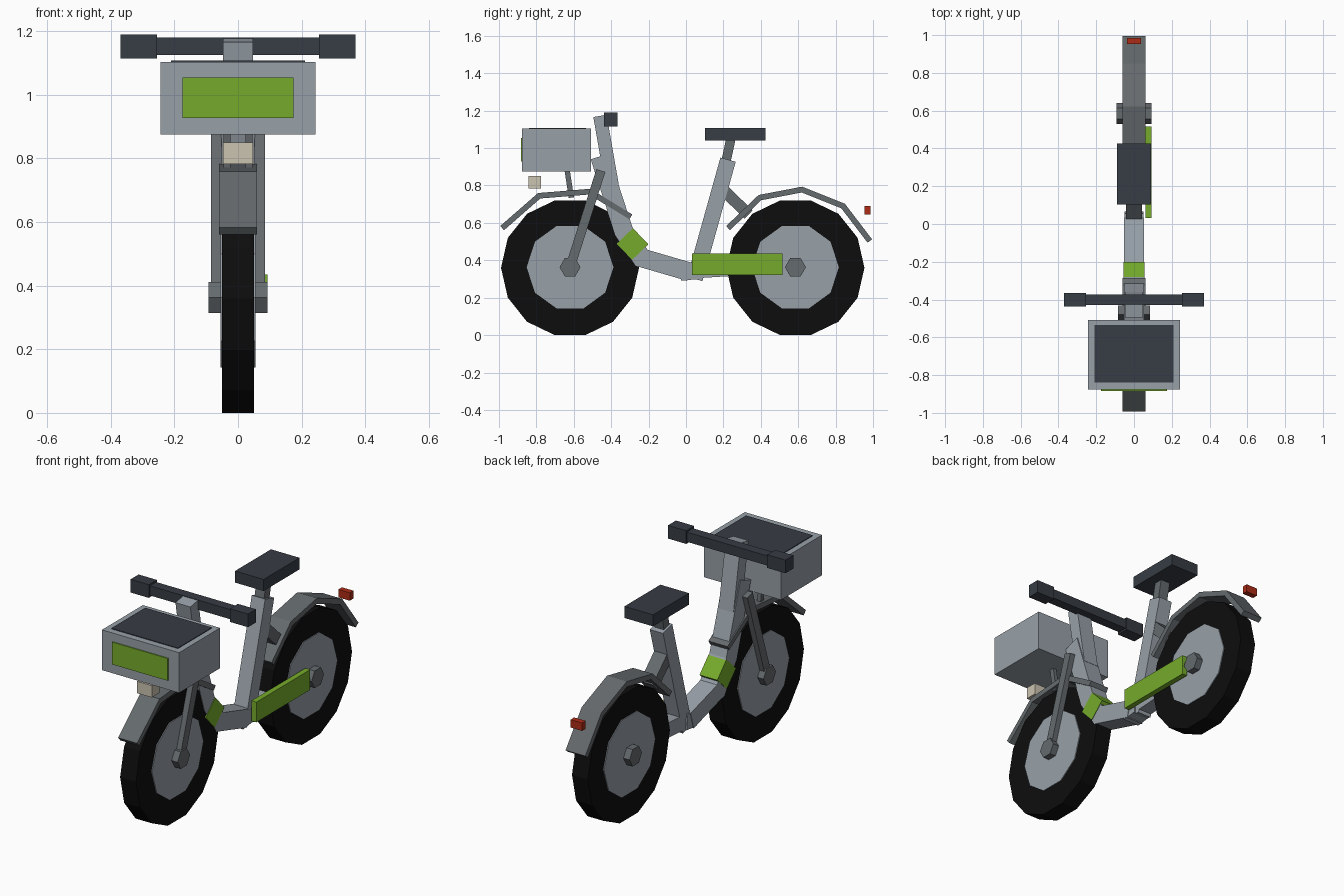
import bpy, bmesh, math
from mathutils import Vector

if "Cube" in bpy.data.objects:
    bpy.data.objects.remove(bpy.data.objects["Cube"])


def material(name, rgb):
    m = bpy.data.materials.new(name)
    m.diffuse_color = (*rgb, 1)
    m.use_nodes = True
    m.node_tree.nodes["Principled BSDF"].inputs["Base Color"].default_value = m.diffuse_color
    return m


SILVER = material("silver grey", (0.31, 0.35, 0.39))
STEEL = material("dark steel", (0.13, 0.145, 0.155))
BLACK = material("tyre black", (0.004, 0.004, 0.004))
SLATE = material("slate", (0.038, 0.046, 0.058))
GREEN = material("lime green", (0.18, 0.41, 0.025))
RED = material("lamp red", (0.42, 0.025, 0.008))
CREAM = material("lamp cream", (0.60, 0.55, 0.44))


def prism(name, outline, x0, x1, mat):
    """Extrude a (y, z) outline from x0 to x1."""
    bm = bmesh.new()
    a = [bm.verts.new((x0, y, z)) for y, z in outline]
    b = [bm.verts.new((x1, y, z)) for y, z in outline]
    n = len(outline)
    bm.faces.new(a)
    bm.faces.new(b[::-1])
    for i in range(n):
        j = (i + 1) % n
        bm.faces.new((a[j], a[i], b[i], b[j]))
    bmesh.ops.recalc_face_normals(bm, faces=bm.faces)
    me = bpy.data.meshes.new(name)
    bm.to_mesh(me)
    bm.free()
    me.materials.append(mat)
    ob = bpy.data.objects.new(name, me)
    bpy.context.collection.objects.link(ob)
    return ob


def box(name, x, y, z, mat):
    return prism(name, [(y[0], z[0]), (y[1], z[0]), (y[1], z[1]), (y[0], z[1])], x[0], x[1], mat)


def disc(name, y, z, r, sides, half, mat):
    ring = [(y + r * math.cos(math.tau * i / sides), z + r * math.sin(math.tau * i / sides))
            for i in range(sides)]
    return prism(name, ring, -half, half, mat)


def tube(name, path, thick, x0, x1, mat):
    """Mitred bar following a (y, z) path."""
    p = [Vector(q) for q in path]
    d = [(p[i + 1] - p[i]).normalized() for i in range(len(p) - 1)]
    nrm = [Vector((-v.y, v.x)) for v in d]
    up, down = [], []
    for i, q in enumerate(p):
        n0, n1 = nrm[max(i - 1, 0)], nrm[min(i, len(nrm) - 1)]
        m = (n0 + n1).normalized()
        off = m * (thick / 2 / m.dot(n0))
        up.append(q + off)
        down.append(q - off)
    return prism(name, [tuple(v) for v in up + down[::-1]], x0, x1, mat)


# Wheels
for side, y in (("front", -0.62), ("rear", 0.585)):
    disc(side + "_tyre", y, 0.36, 0.369, 14, 0.05, BLACK)
    disc(side + "_rim", y, 0.363, 0.232, 10, 0.055, SILVER)
    disc(side + "_hub", y, 0.363, 0.056, 6, 0.093, STEEL)

# Mudguards
tube("front_mudguard", [(-0.983, 0.572), (-0.785, 0.745), (-0.515, 0.767), (-0.295, 0.632)],
     0.03, -0.06, 0.06, STEEL)
tube("rear_mudguard", [(0.225, 0.572), (0.395, 0.735), (0.62, 0.778), (0.84, 0.69), (0.983, 0.503)],
     0.03, -0.062, 0.062, STEEL)

# Step-through frame
tube("main_frame", [(-0.462, 0.955), (-0.332, 0.555), (-0.237, 0.413), (0.02, 0.338)],
     0.1, -0.053, 0.053, SILVER)
tube("frame_band", [(-0.327, 0.53), (-0.245, 0.444)], 0.12, -0.056, 0.056, GREEN)
tube("seat_tube", [(0.225, 0.938), (0.047, 0.3)], 0.085, -0.042, 0.042, SILVER)
tube("bottom_bracket", [(-0.03, 0.335), (0.06, 0.345)], 0.09, -0.05, 0.05, SILVER)
tube("chain_stay", [(0.03, 0.345), (0.3, 0.362)], 0.085, -0.042, 0.042, SILVER)
tube("seat_stay", [(0.2, 0.775), (0.335, 0.645)], 0.062, -0.04, 0.04, STEEL)

# Fork and steering stem
for side, x0, x1 in (("left", -0.085, -0.052), ("right", 0.052, 0.085)):
    tube(side + "_fork_leg", [(-0.62, 0.363), (-0.455, 0.88)], 0.05, x0, x1, STEEL)
tube("steering_stem", [(-0.46, 1.172), (-0.395, 0.8)], 0.072, -0.047, 0.047, SILVER)

# Handlebar with grips
box("handlebar", (-0.26, 0.26), (-0.428, -0.372), (1.125, 1.18), SLATE)
for side, x0, x1 in (("left", -0.37, -0.255), ("right", 0.255, 0.37)):
    box(side + "_grip", (x0, x1), (-0.438, -0.366), (1.115, 1.19), SLATE)

# Saddle
tube("seat_post", [(0.212, 0.92), (0.24, 1.05)], 0.05, -0.03, 0.03, STEEL)
box("seat", (-0.09, 0.09), (0.102, 0.425), (1.04, 1.106), SLATE)

# Front carrier box, lid, panel and stays
box("carrier_box", (-0.243, 0.243), (-0.877, -0.508), (0.875, 1.104), SILVER)
box("carrier_lid", (-0.21, 0.21), (-0.84, -0.535), (1.1, 1.108), SLATE)
box("carrier_panel", (-0.175, 0.175), (-0.883, -0.875), (0.928, 1.055), GREEN)
for side, x in (("left", -0.035), ("right", 0.035)):
    tube(side + "_carrier_stay", [(-0.636, 0.885), (-0.613, 0.735)], 0.028, x - 0.011, x + 0.011, STEEL)

# Chain guard and lamps
box("chain_guard", (0.062, 0.093), (0.032, 0.517), (0.32, 0.435), GREEN)
box("head_lamp", (-0.047, 0.047), (-0.842, -0.775), (0.783, 0.85), CREAM)
box("tail_lamp", (-0.036, 0.036), (0.954, 0.986), (0.645, 0.69), RED)
